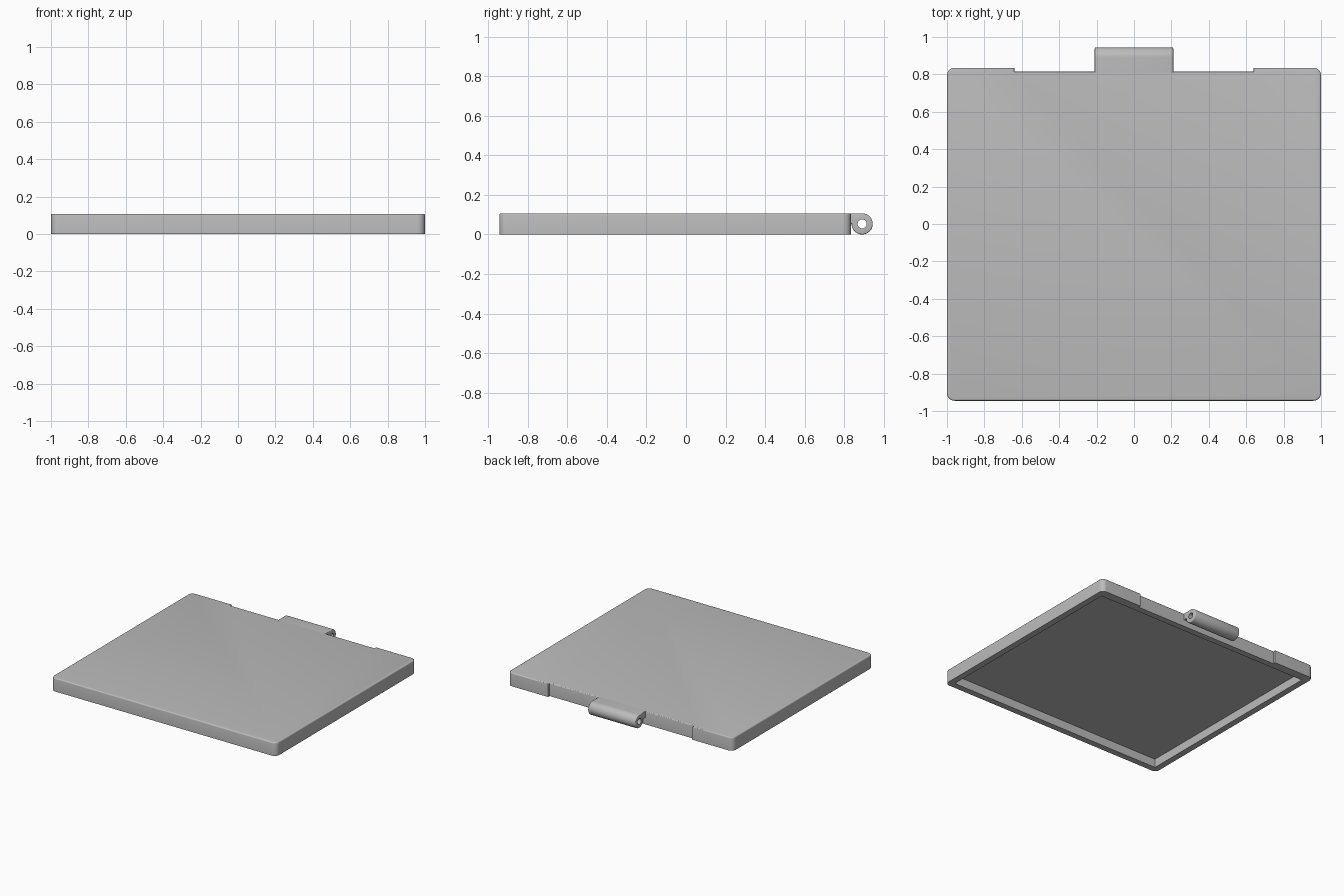
import bpy, bmesh, math
from mathutils import Vector

if "Cube" in bpy.data.objects:
    bpy.data.objects.remove(bpy.data.objects["Cube"], do_unlink=True)

HEIGHT = 0.107
FRONT, BACK, RECESS = -0.945, 0.835, 0.815
WALL, CAVITY_TOP = 0.05, 0.068
CORNER = 0.04
BARREL_R, BARREL_Y, HINGE_W = 0.0535, 0.8915, 0.21

grey = bpy.data.materials.new("plain_grey")
grey.use_nodes = True
grey.diffuse_color = (0.5, 0.5, 0.5, 1)
grey.node_tree.nodes["Principled BSDF"].inputs["Base Color"].default_value = (0.5, 0.5, 0.5, 1)


def arc(cx, cy, r, start, end, steps):
    """Points along an arc, angles in degrees."""
    angles = [math.radians(start + (end - start) * i / steps) for i in range(steps + 1)]
    return [(cx + r * math.cos(a), cy + r * math.sin(a)) for a in angles]


def prism(name, points, depth, bevelled, width):
    """Extrude a closed outline by a depth vector, then bevel the chosen edges."""
    bm = bmesh.new()
    face = bm.faces.new([bm.verts.new(p) for p in points])
    ext = bmesh.ops.extrude_face_region(bm, geom=[face])
    moved = [g for g in ext["geom"] if isinstance(g, bmesh.types.BMVert)]
    bmesh.ops.translate(bm, verts=moved, vec=depth)
    bmesh.ops.recalc_face_normals(bm, faces=bm.faces)
    if width:
        edges = [e for e in bm.edges if bevelled(e)]
        bmesh.ops.bevel(bm, geom=edges, offset=width, segments=3, profile=0.5, affect='EDGES')
    mesh = bpy.data.meshes.new(name)
    bm.to_mesh(mesh)
    bm.free()
    mesh.materials.append(grey)
    obj = bpy.data.objects.new(name, mesh)
    bpy.context.collection.objects.link(obj)
    return obj


def cut(obj, cutter):
    """Subtract the cutter and discard it."""
    bpy.ops.object.select_all(action='DESELECT')
    bpy.context.view_layer.objects.active = obj
    obj.select_set(True)
    cutter.hide_render = True
    mod = obj.modifiers.new("cut", 'BOOLEAN')
    mod.operation, mod.solver, mod.object = 'DIFFERENCE', 'EXACT', cutter
    bpy.ops.object.modifier_apply(modifier=mod.name)
    bpy.data.objects.remove(cutter, do_unlink=True)
    bpy.ops.object.shade_smooth_by_angle(angle=math.radians(35))


# Lid: half outline from front to back, mirrored, with a shallow recess along the back
half = arc(1 - CORNER, FRONT + CORNER, CORNER, -90, 0, 8)
half += arc(1 - CORNER, BACK - CORNER, CORNER, 0, 90, 8)
half += [(0.64, BACK), (0.64, RECESS)]
outline = half + [(-x, y) for x, y in reversed(half)]
lid = prism("lid", [(x, y, 0) for x, y in outline], Vector((0, 0, HEIGHT)),
            lambda e: all(v.co.z > HEIGHT - 0.001 for v in e.verts), 0.009)

# Hollow underside
x, y0, y1 = 1 - WALL, FRONT + WALL, RECESS - WALL
cavity = prism("cavity_cutter", [(-x, y0, -0.1), (x, y0, -0.1), (x, y1, -0.1), (-x, y1, -0.1)],
               Vector((0, 0, 0.1 + CAVITY_TOP)), None, 0)
cut(lid, cavity)

# Hinge knuckle: flat arm on top running tangentially into a barrel
profile = [(RECESS - 0.01, BARREL_R), (RECESS - 0.01, HEIGHT)]
profile += arc(BARREL_Y, BARREL_R, BARREL_R, 90, -180, 36)
hinge = prism("hinge_knuckle", [(-HINGE_W, y, z) for y, z in profile],
              Vector((2 * HINGE_W, 0, 0)),
              lambda e: abs(e.verts[0].co.x - e.verts[1].co.x) < 0.001, 0.006)

# Pin hole through the barrel
ring = arc(BARREL_Y, BARREL_R, 0.023, 0, 360, 32)[:-1]
pin = prism("pin_cutter", [(-0.3, y, z) for y, z in ring], Vector((0.6, 0, 0)), None, 0)
cut(hinge, pin)
